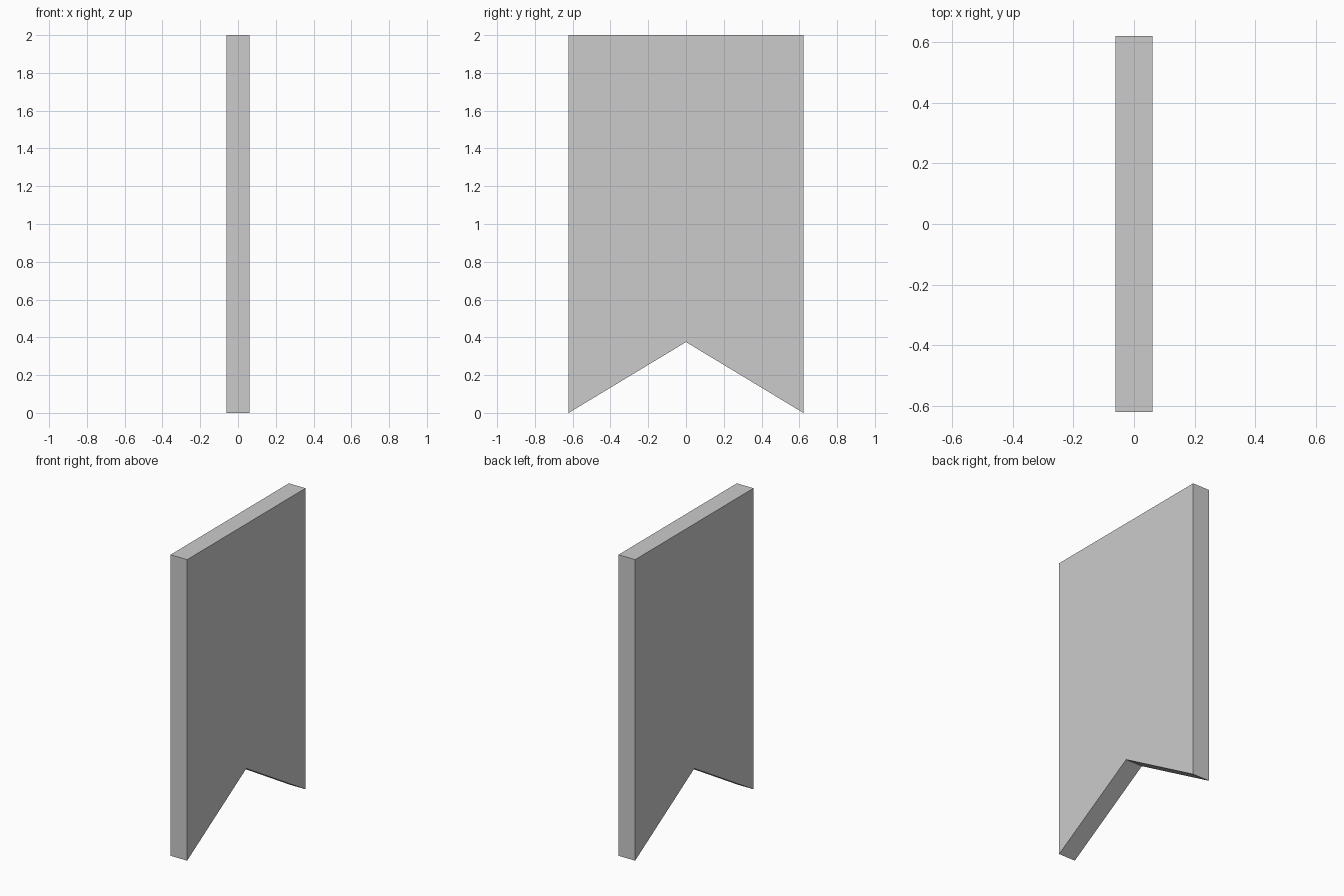
import bpy
import bmesh
from mathutils import Vector

if "Cube" in bpy.data.objects:
    bpy.data.objects.remove(bpy.data.objects["Cube"])

HALF_WIDTH = 0.621
HEIGHT = 2.0
NOTCH = 0.375
THICKNESS = 0.122

# Swallow-tailed panel outline in the YZ plane
outline = [(-HALF_WIDTH, 0), (0, NOTCH), (HALF_WIDTH, 0),
           (HALF_WIDTH, HEIGHT), (-HALF_WIDTH, HEIGHT)]

bm = bmesh.new()
face = bm.faces.new([bm.verts.new((-THICKNESS / 2, y, z)) for y, z in outline])

# Extrude the outline to the panel thickness
result = bmesh.ops.extrude_face_region(bm, geom=[face], use_keep_orig=True)
new_verts = [g for g in result["geom"] if isinstance(g, bmesh.types.BMVert)]
bmesh.ops.translate(bm, verts=new_verts, vec=Vector((THICKNESS, 0, 0)))
bmesh.ops.recalc_face_normals(bm, faces=bm.faces)

mesh = bpy.data.meshes.new("notched_banner")
bm.to_mesh(mesh)
bm.free()
banner = bpy.data.objects.new("notched_banner", mesh)
bpy.context.collection.objects.link(banner)
